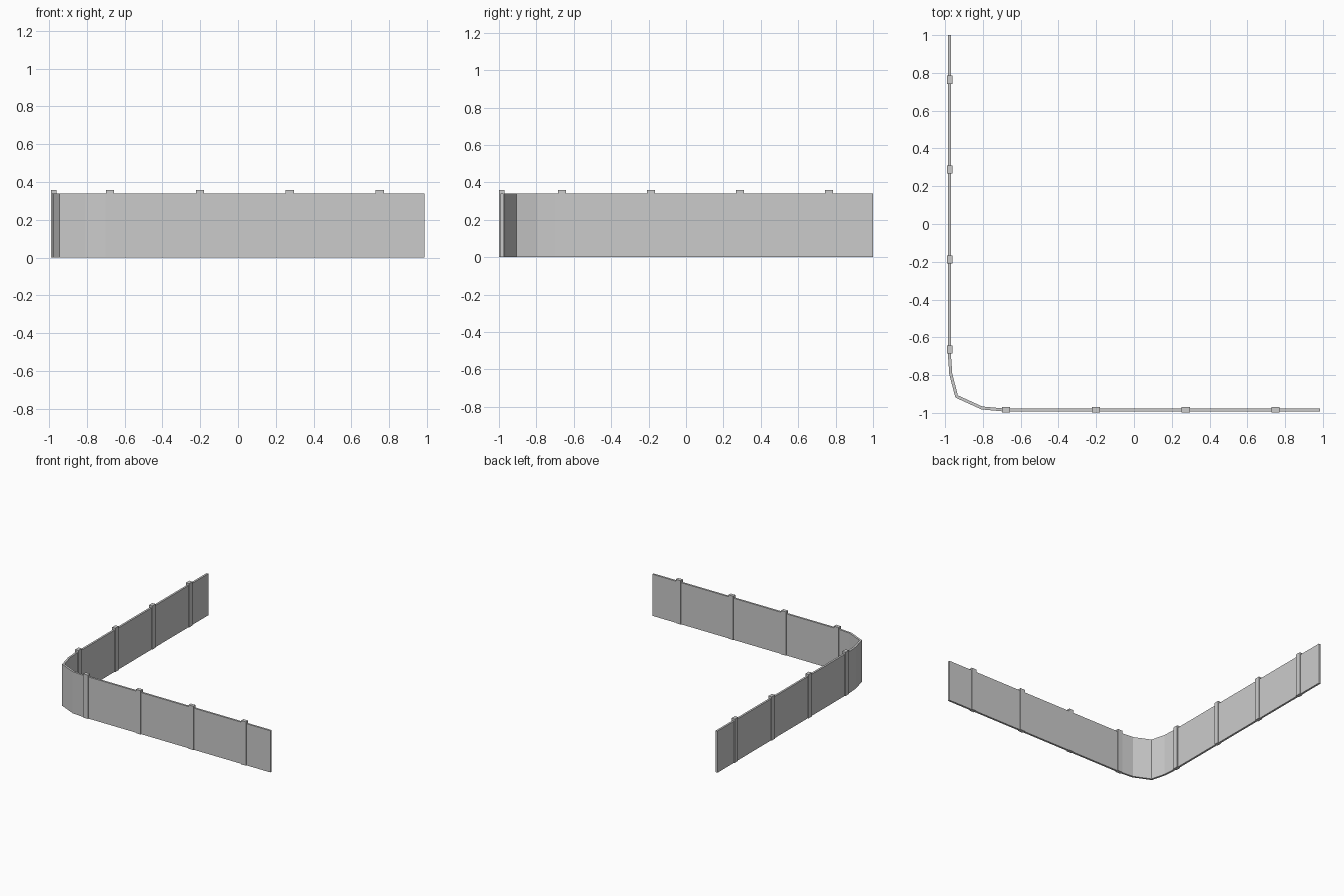
import bpy, bmesh
from mathutils import Vector

if "Cube" in bpy.data.objects:
    bpy.data.objects.remove(bpy.data.objects["Cube"])

WALL_T, WALL_H = 0.016, 0.34
POST_L, POST_D, POST_H = 0.043, 0.029, 0.358
X0, Y0 = -0.9765, -0.9835   # centre lines of the two straight runs

def make_object(name, bm):
    bmesh.ops.recalc_face_normals(bm, faces=bm.faces)
    me = bpy.data.meshes.new(name)
    bm.to_mesh(me)
    bm.free()
    ob = bpy.data.objects.new(name, me)
    bpy.context.collection.objects.link(ob)
    return ob

def offset_path(pts, d):
    # mitred sideways offset of an open path
    out = []
    for i, p in enumerate(pts):
        a = (p - pts[i - 1]).normalized() if i > 0 else None
        b = (pts[i + 1] - p).normalized() if i < len(pts) - 1 else None
        a, b = a or b, b or a
        na, nb = Vector((-a.y, a.x)), Vector((-b.y, b.x))
        m = (na + nb).normalized()
        out.append(p + m * (d / m.dot(na)))
    return out

# Wall panel: thin strip along an L path with a faceted rounded corner
path = [Vector(p) for p in [(X0, 1.0), (X0, -0.70), (-0.970, -0.795),
                            (-0.939, -0.913), (-0.805, -0.974),
                            (-0.70, Y0), (0.986, Y0)]]
left, right = offset_path(path, WALL_T / 2), offset_path(path, -WALL_T / 2)
bm = bmesh.new()
rings = [[bm.verts.new((p.x, p.y, z)) for p, z in
          ((l, 0), (r, 0), (r, WALL_H), (l, WALL_H))]
         for l, r in zip(left, right)]
for a, b in zip(rings, rings[1:]):
    for k in range(4):
        j = (k + 1) % 4
        bm.faces.new((a[k], a[j], b[j], b[k]))
bm.faces.new(rings[0])
bm.faces.new(rings[-1])
make_object("wall_panel", bm)

# Posts: slightly taller and thicker than the wall, evenly spaced on each run
def post(name, x, y, sx, sy):
    bm = bmesh.new()
    bmesh.ops.create_cube(bm, size=1)
    bmesh.ops.scale(bm, vec=(sx, sy, POST_H), verts=bm.verts)
    ob = make_object(name, bm)
    ob.location = (x, y, POST_H / 2)

for i in range(4):
    post(f"side_post_{i + 1}", X0, -0.664 + i * 0.476, POST_D, POST_L)
    post(f"front_post_{i + 1}", -0.678 + i * 0.476, Y0 - 0.001, POST_L, POST_D)
